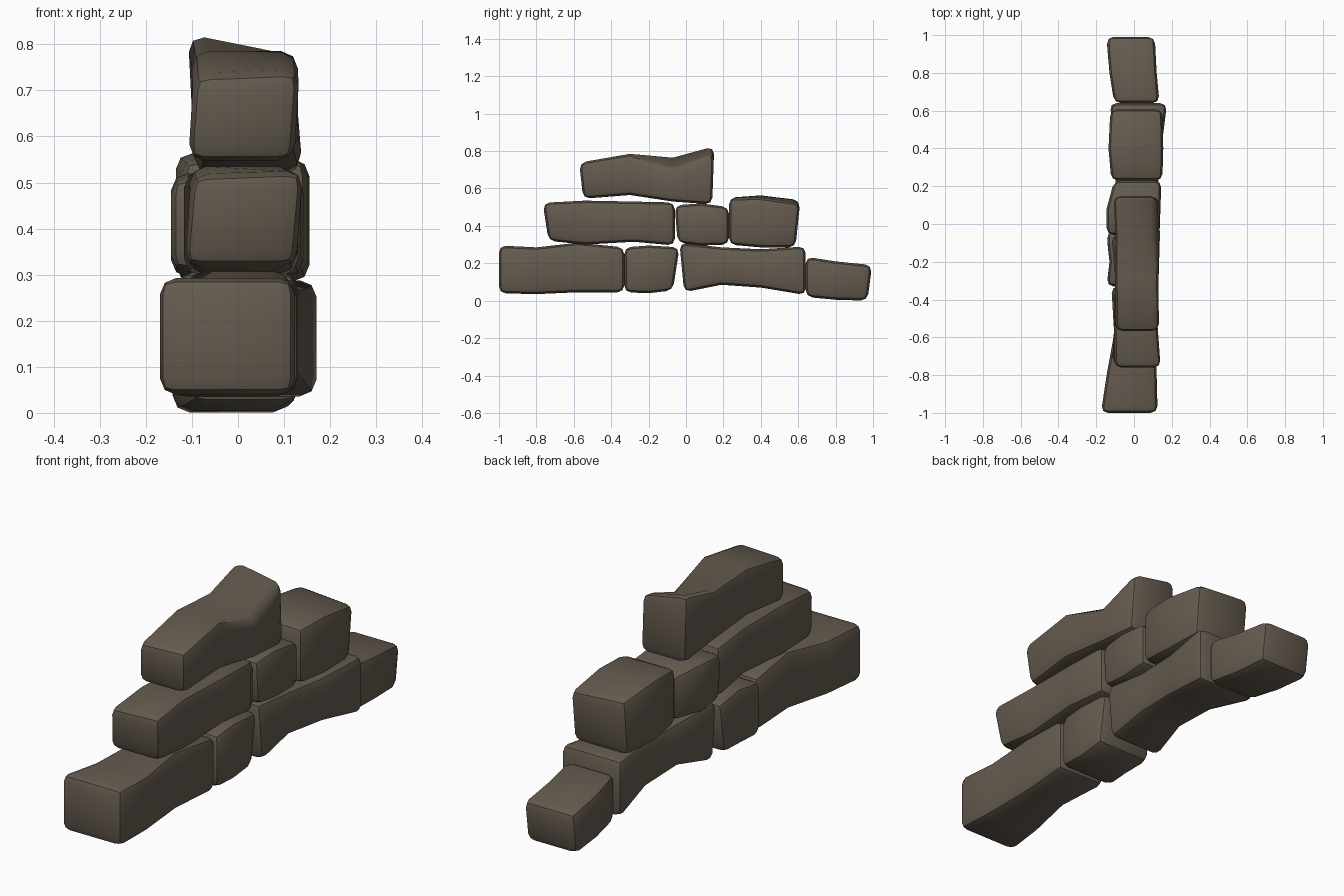
import bpy, bmesh

mat = bpy.data.materials.new("stone_brown")
mat.diffuse_color = (0.13, 0.105, 0.078, 1)


def stone(name, sections, bevel=0.036):
    """Loft quads along y. Section: y, x left, x right, z bottom, z top,
    then optional top shift in x, extra height at left, top shift in y."""
    bm = bmesh.new()
    rings = []
    for s in sections:
        y, xl, xr, zb, zt = s[:5]
        lean, tilt, slant = (list(s[5:]) + [0, 0, 0])[:3]
        rings.append([bm.verts.new(c) for c in (
            (xl, y, zb), (xr, y, zb),
            (xr + lean, y + slant, zt), (xl + lean, y + slant, zt + tilt))])
    for a, b in zip(rings, rings[1:]):
        for i in range(4):
            j = (i + 1) % 4
            bm.faces.new((a[i], a[j], b[j], b[i]))
    bm.faces.new(rings[0][::-1])
    bm.faces.new(rings[-1])
    bmesh.ops.recalc_face_normals(bm, faces=bm.faces)
    me = bpy.data.meshes.new(name)
    bm.to_mesh(me)
    bm.free()
    me.materials.append(mat)
    ob = bpy.data.objects.new(name, me)
    bpy.context.collection.objects.link(ob)
    # worn, rounded block edges
    mod = ob.modifiers.new("worn_edges", 'BEVEL')
    mod.width = bevel
    mod.segments = 2
    mod.limit_method = 'ANGLE'
    mod.angle_limit = 0.8
    bpy.ops.object.select_all(action='DESELECT')
    ob.select_set(True)
    bpy.context.view_layer.objects.active = ob
    bpy.ops.object.modifier_apply(modifier=mod.name)
    bpy.ops.object.shade_smooth_by_angle(angle=0.6)


# bottom course
stone("bottom_stone_front", [
    (-1.0, -0.175, 0.125, 0.04, 0.295),
    (-0.80, -0.145, 0.12, 0.035, 0.285),
    (-0.58, -0.105, 0.11, 0.045, 0.31),
    (-0.33, -0.12, 0.13, 0.045, 0.285)])
stone("bottom_stone_small", [
    (-0.33, -0.145, 0.13, 0.045, 0.285),
    (-0.20, -0.13, 0.13, 0.04, 0.295),
    (-0.07, -0.145, 0.13, 0.055, 0.285, 0, 0, 0.035)])
stone("bottom_stone_long", [
    (-0.01, -0.14, 0.13, 0.045, 0.31, 0, 0, -0.025),
    (0.19, -0.10, 0.125, 0.085, 0.285),
    (0.40, -0.09, 0.145, 0.07, 0.275),
    (0.64, -0.13, 0.175, 0.03, 0.29)])
stone("bottom_stone_back", [
    (0.64, -0.105, 0.135, 0.02, 0.235),
    (0.80, -0.13, 0.12, 0.005, 0.21),
    (0.97, -0.145, 0.11, 0.0, 0.19, 0, 0, 0.025)])

# middle course
stone("middle_stone_front", [
    (-0.735, -0.12, 0.125, 0.32, 0.525, 0.02, -0.01, -0.03),
    (-0.54, -0.105, 0.125, 0.30, 0.535),
    (-0.28, -0.10, 0.13, 0.315, 0.53),
    (-0.06, -0.12, 0.13, 0.295, 0.525)])
stone("middle_stone_small", [
    (-0.045, -0.145, 0.135, 0.31, 0.51, 0, 0, -0.015),
    (0.08, -0.145, 0.14, 0.295, 0.52),
    (0.23, -0.105, 0.145, 0.30, 0.50)])
stone("middle_stone_back", [
    (0.23, -0.12, 0.15, 0.30, 0.55),
    (0.40, -0.135, 0.155, 0.285, 0.55, 0, 0.015),
    (0.585, -0.125, 0.15, 0.285, 0.52, 0, 0.02, 0.025)])

# capstone
stone("top_stone", [
    (-0.55, -0.11, 0.12, 0.545, 0.74, 0.015, -0.01, -0.02),
    (-0.30, -0.10, 0.13, 0.565, 0.785),
    (-0.07, -0.085, 0.14, 0.53, 0.705, -0.015, 0.07),
    (0.14, -0.095, 0.135, 0.515, 0.79, -0.015, 0.04, 0.01)])
